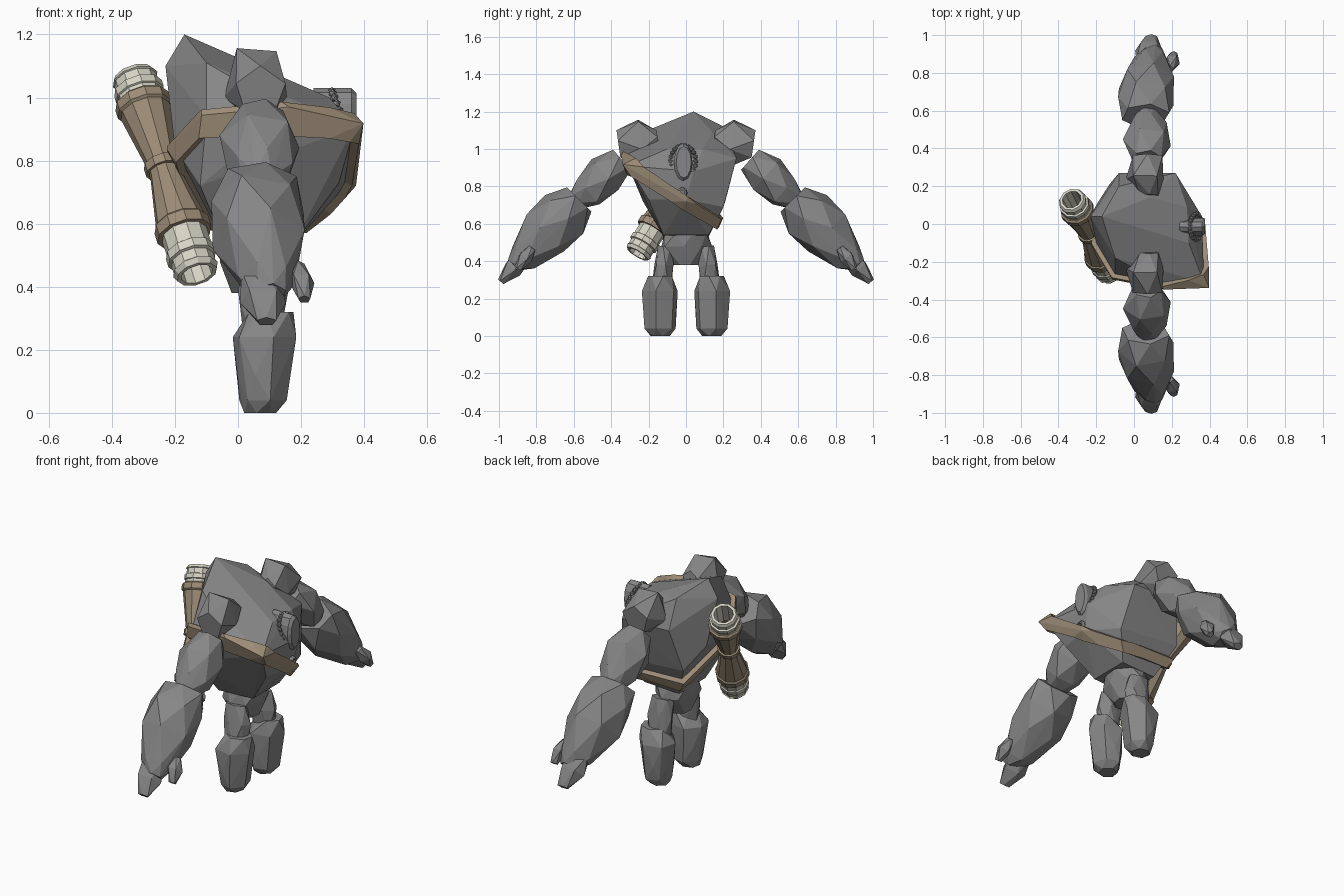
import bpy
import bmesh
import math
import random
from mathutils import Vector

random.seed(4)
cube = bpy.data.objects.get("Cube")
if cube:
    bpy.data.objects.remove(cube, do_unlink=True)


def material(name, colour):
    mat = bpy.data.materials.new(name)
    mat.use_nodes = True
    mat.diffuse_color = (*colour, 1)
    shader = mat.node_tree.nodes["Principled BSDF"]
    shader.inputs["Base Color"].default_value = (*colour, 1)
    shader.inputs["Roughness"].default_value = 0.9
    return mat


STONE = material("grey stone", (0.24, 0.24, 0.24))
LEATHER = material("tan leather", (0.33, 0.26, 0.18))
PAPER = material("cream paper", (0.66, 0.65, 0.55))


def finish(name, bm, mat, mirrored=False):
    """Turn a bmesh into an object, optionally mirrored from +y to -y."""
    bmesh.ops.recalc_face_normals(bm, faces=bm.faces[:])
    mesh = bpy.data.meshes.new(name)
    bm.to_mesh(mesh)
    bm.free()
    mesh.materials.append(mat)
    obj = bpy.data.objects.new(name, mesh)
    bpy.context.collection.objects.link(obj)
    if mirrored:
        mod = obj.modifiers.new("mirror", "MIRROR")
        mod.use_axis = (False, True, False)
        mod.use_mirror_merge = False
    return obj


def hull(points):
    bm = bmesh.new()
    for p in points:
        bm.verts.new(p)
    result = bmesh.ops.convex_hull(bm, input=bm.verts[:])
    loose = [v for v in bm.verts if not v.link_faces]
    bmesh.ops.delete(bm, geom=loose, context="VERTS")
    return bm


def boulder(name, stations, sides=6, mirrored=True):
    """Faceted rock hulled from rings: x, y, z, half width, half depth in hundredths."""
    first, last = stations[0], stations[-1]
    axis = Vector((0, last[1] - first[1], last[2] - first[2])).normalized()
    across = Vector((0, -axis.z, axis.y))
    points = []
    for row, (x, y, z, wide, deep) in enumerate(stations):
        for k in range(sides):
            a = math.tau * (k + 0.5 * (row % 2)) / sides + 0.3
            size = random.uniform(0.98, 1.12)
            p = Vector((x, y, z)) + across * deep * math.sin(a) * size
            p.x += wide * math.cos(a) * size
            p.z = max(p.z, 0)
            points.append(p / 100)
    return finish(name, hull(points), STONE, mirrored)


def lathe(name, profile, start, end, mat, sides=10):
    """Spin (radius, distance fraction) pairs around the line start-end."""
    start, end = Vector(start), Vector(end)
    turn = (end - start).to_track_quat("Z", "Y")
    bm = bmesh.new()
    rings = []
    for r, t in profile:
        middle = start.lerp(end, t)
        rings.append([bm.verts.new(middle + turn @ Vector(
            (r * math.cos(math.tau * k / sides), r * math.sin(math.tau * k / sides), 0)))
            for k in range(sides)])
    for a, b in zip(rings, rings[1:] + rings[:1]):
        for k in range(sides):
            n = (k + 1) % sides
            bm.faces.new((a[k], a[n], b[n], b[k]))
    return finish(name, bm, mat)


# Torso: broad wedge, hunched at the back and narrowing to the waist
torso_points = [Vector(p) / 100 for p in (
    (-17, 4, 120), (-23, 4, 110), (-10, -18, 111), (-8, 20, 112), (8, 14, 109),
    (-8, 27, 96), (22, 27, 95), (-10, -27, 94), (16, -32, 96), (37, -31, 91),
    (28, 9, 100), (29, -10, 100), (36, 4, 88), (35, 0, 73), (32, -20, 73),
    (26, 20, 69), (-20, 10, 84), (-20, -10, 84), (-13, 21, 72), (-12, -23, 72),
    (18, 12, 54), (18, -12, 54), (-4, 12, 53), (-4, -12, 53))]
torso = hull(torso_points)

# Strap: a slanted slice of the torso, thickened outward
strap = torso.copy()
tilt = Vector((0.05, 0.67, 1)).normalized()
centre = Vector((0.36, -0.33, 0.935))
for side in (1, -1):
    bmesh.ops.bisect_plane(strap, geom=strap.verts[:] + strap.edges[:] + strap.faces[:],
                           plane_co=centre + tilt * side * 0.031,
                           plane_no=tilt * side, clear_outer=True)
finish("torso", torso, STONE)
band = finish("shoulder_strap", strap, LEATHER)
thick = band.modifiers.new("thickness", "SOLIDIFY")
thick.thickness = 0.025
thick.offset = 1
thick.use_even_offset = True

# Arms
boulder("shoulders", [(8, 15, 105, 5, 5), (6, 24, 104, 10, 13), (7, 36, 102, 8, 8)], 5)
boulder("upper_arms", [(7, 34, 94, 7, 7), (7, 43, 86, 12, 11),
                       (7, 52, 77, 10, 9), (7, 59, 72, 5, 5)])
boulder("forearms", [(6, 57, 73, 12, 9), (6, 65, 65, 15, 14),
                     (7, 75, 55, 14, 14), (9, 87, 42, 9, 8), (10, 92, 38, 5, 4)])
boulder("hands", [(7, 86, 44, 6, 5), (8, 93, 36, 7, 5), (9, 99, 29, 3, 2)], 5)
boulder("thumbs", [(19, 82, 47, 2, 2), (20, 86, 42, 4, 4), (21, 90, 36, 2, 2)], 5)

# Pelvis and legs
boulder("pelvis", [(6, 0, 55, 11, 12), (5, 0, 48, 11, 13), (5, 0, 38, 7, 7)], 8, False)
boulder("thighs", [(7, 11, 48, 6, 4), (8, 12, 38, 8, 5), (8, 13, 26, 6, 5)])
boulder("shins", [(7, 14, 0, 5, 5), (8, 14, 4, 7, 8), (7, 14, 12, 7, 8),
                  (8, 14, 24, 10, 9), (11, 14, 32, 7, 6)])

# Small face block on the chest, ringed by beads
arch = []
for k in range(12):
    a = math.tau * k / 12
    y, z = 0.05 * math.cos(a) - 0.015, 0.93 + 0.1 * math.sin(a)
    arch += [(0.24, y, z), (0.36, y, z), (0.375, y * 0.8, 0.93 + 0.085 * math.sin(a))]
finish("face_block", hull(arch), STONE)
beads = bmesh.new()
for k in range(22):
    a = math.tau * k / 22
    ball = bmesh.ops.create_icosphere(beads, subdivisions=1, radius=0.014)
    height = 0.935 + 0.085 * math.sin(a)
    place = Vector((0.345 - max(0, height - 0.9) * 0.4, 0.068 * math.cos(a) - 0.015, height))
    bmesh.ops.translate(beads, verts=ball["verts"], vec=place)
finish("face_beads", beads, STONE)
lathe("chest_ring", [(0.028, 0), (0.028, 0.8), (0.022, 1), (0.014, 1), (0.014, 0)],
      (0.32, -0.02, 0.77), (0.372, -0.02, 0.765), STONE)

# Scroll case slung across the back: waisted leather tube with paper ends
TOP, BOTTOM = (-0.33, 0.13, 1.07), (-0.13, -0.26, 0.44)
lathe("scroll_case", [(0.08, 0.12), (0.09, 0.13), (0.09, 0.17), (0.082, 0.18),
                      (0.05, 0.44), (0.05, 0.5), (0.082, 0.74), (0.09, 0.75),
                      (0.09, 0.8), (0.06, 0.8), (0.04, 0.48), (0.06, 0.12)], TOP, BOTTOM, LEATHER)
lathe("case_middle_band", [(0.05, 0.44), (0.06, 0.44), (0.06, 0.48), (0.05, 0.48)],
      TOP, BOTTOM, LEATHER)
for name, low, high in (("upper_paper", 0.2, 0), ("lower_paper", 0.76, 1)):
    span = high - low
    outline = [(0.074, 0), (0.074, 0.5), (0.08, 0.52), (0.08, 0.68), (0.07, 0.7),
               (0.07, 0.88), (0.075, 0.9), (0.066, 1), (0.052, 1), (0.05, 0)]
    lathe(name, [(r, low + span * t) for r, t in outline], TOP, BOTTOM, PAPER)
